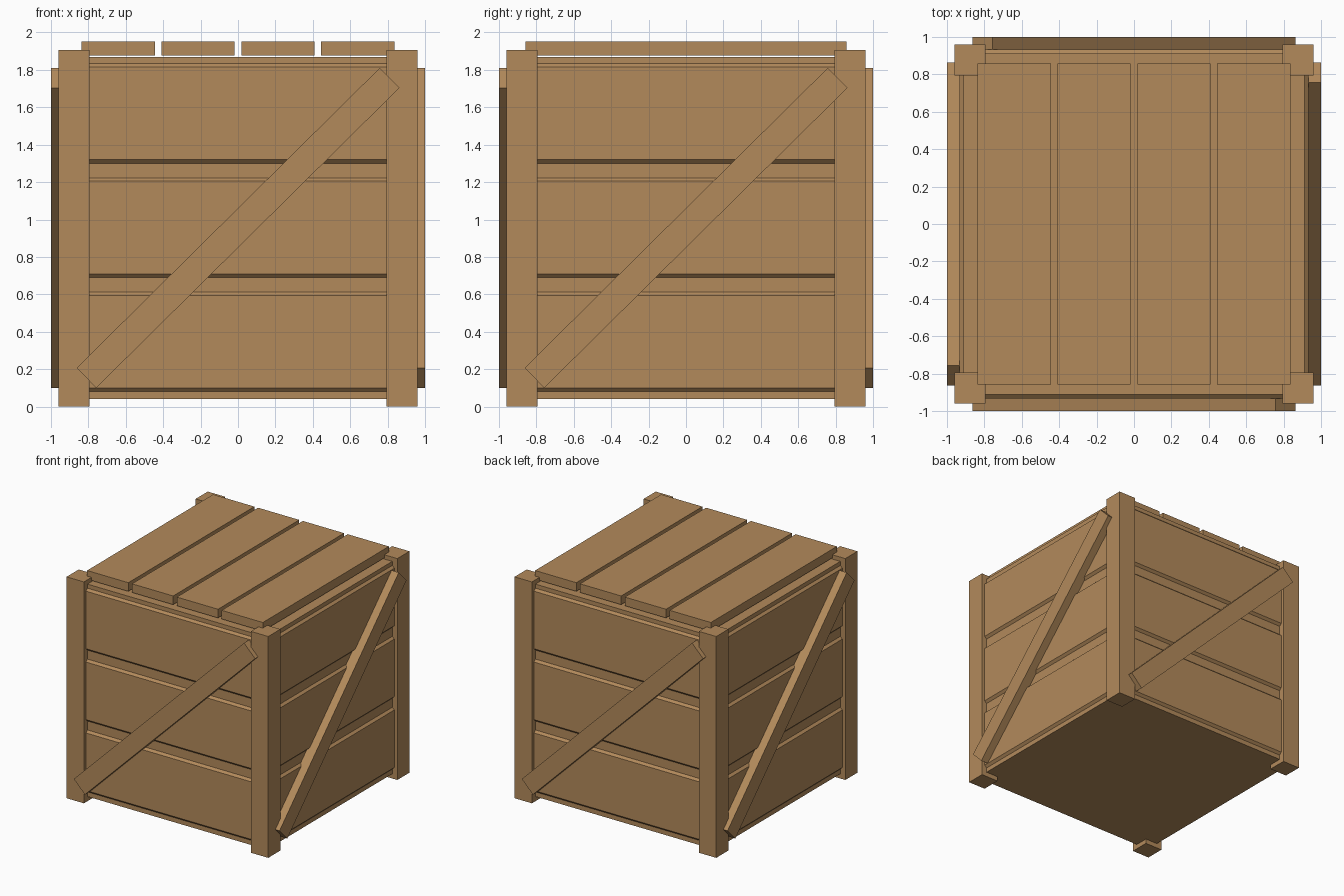
import bpy, bmesh, math
from mathutils import Matrix, Vector

if "Cube" in bpy.data.objects:
    bpy.data.objects.remove(bpy.data.objects["Cube"])

wood = bpy.data.materials.new("crate wood")
wood.diffuse_color = (0.45, 0.255, 0.105, 1)
wood.use_nodes = True
wood.node_tree.nodes["Principled BSDF"].inputs["Base Color"].default_value = wood.diffuse_color


def finish(name, bm, matrix=Matrix()):
    bm.transform(matrix)
    bmesh.ops.recalc_face_normals(bm, faces=bm.faces)
    me = bpy.data.meshes.new(name)
    bm.to_mesh(me)
    bm.free()
    me.materials.append(wood)
    ob = bpy.data.objects.new(name, me)
    bpy.context.collection.objects.link(ob)
    return ob


def box(name, lo, hi, matrix=Matrix()):
    bm = bmesh.new()
    bmesh.ops.create_cube(bm, size=1)
    lo, hi = Vector(lo), Vector(hi)
    for v in bm.verts:
        v.co = Vector(((lo[i] + hi[i]) / 2 + v.co[i] * (hi[i] - lo[i])) for i in range(3))
    return finish(name, bm, matrix)


def wall_plank(name, z0, z1, matrix):
    # board with sloped top and bottom edges, extruded along x
    profile = [(-0.88, z0), (-0.912, z0), (-0.932, z0 + 0.02),
               (-0.932, z1 - 0.018), (-0.912, z1), (-0.88, z1)]
    bm = bmesh.new()
    face = bm.faces.new([bm.verts.new((-0.86, y, z)) for y, z in profile])
    new = bmesh.ops.extrude_face_region(bm, geom=[face])["geom"]
    bmesh.ops.translate(bm, vec=(1.72, 0, 0),
                        verts=[g for g in new if isinstance(g, bmesh.types.BMVert)])
    # extrusion keeps the first face, so both ends are closed
    return finish(name, bm, matrix)


# inner body
box("crate_body", (-0.912, -0.912, 0.04), (0.912, 0.912, 1.868))

# four identical sides
for i, side in enumerate(("front", "right", "back", "left")):
    turn = Matrix.Rotation(i * math.pi / 2, 4, 'Z')
    box(side + "_corner_post", (-0.96, -0.96, 0), (-0.795, -0.795, 1.905), turn)
    for k in range(3):
        z = 0.08 + 0.61 * k
        wall_plank(f"{side}_wall_plank_{k + 1}", z, z + 0.533, turn)
    # diagonal brace
    tilt = Matrix.Translation((0, 0, 0.955)) @ Matrix.Rotation(-math.radians(44.7), 4, 'Y')
    box(side + "_diagonal_brace", (-1.14, -1.0, -0.075), (1.14, -0.915, 0.075), turn @ tilt)

# lid boards
for k in range(4):
    x = (k - 1.5) * 0.427
    box(f"lid_board_{k + 1}", (x - 0.196, -0.857, 1.878), (x + 0.196, 0.857, 1.953))
